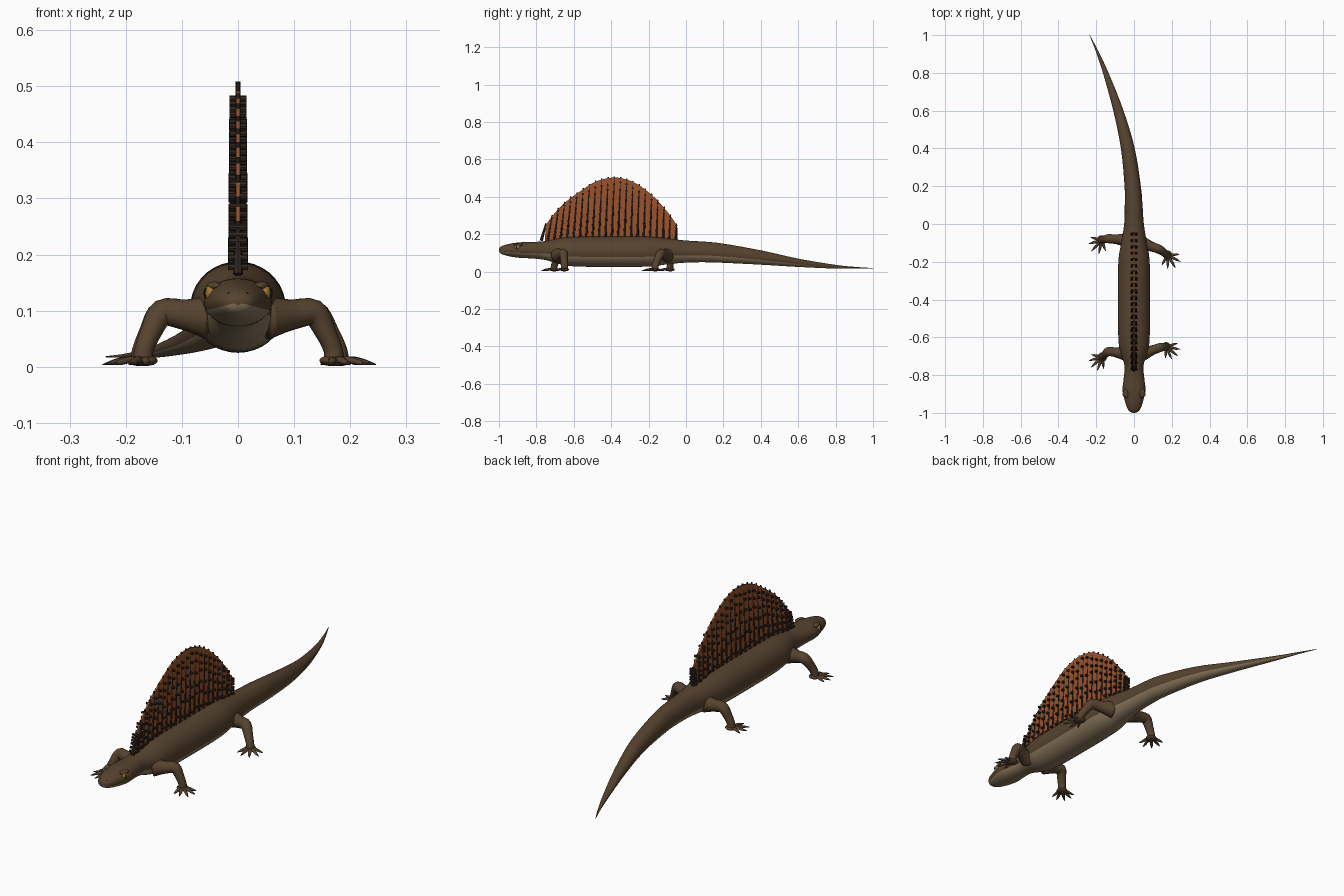
import bpy, bmesh, math, random
from mathutils import Vector

random.seed(4)
if "Cube" in bpy.data.objects:
    bpy.data.objects.remove(bpy.data.objects["Cube"])


def material(name, colour):
    m = bpy.data.materials.new(name)
    m.use_nodes = True
    m.diffuse_color = (*colour, 1)
    m.node_tree.nodes["Principled BSDF"].inputs["Base Color"].default_value = (*colour, 1)
    return m


brown = material("brown hide", (0.095, 0.056, 0.028))
pale = material("pale belly", (0.26, 0.19, 0.11))
rust = material("rust sail", (0.32, 0.085, 0.025))
dark = material("dark spine", (0.03, 0.02, 0.014))
amber = material("amber eye", (0.35, 0.19, 0.025))
black = material("black pupil", (0.008, 0.007, 0.006))


def finish(name, bm, mats, smooth=True):
    bmesh.ops.recalc_face_normals(bm, faces=bm.faces[:])
    me = bpy.data.meshes.new(name)
    bm.to_mesh(me)
    bm.free()
    for m in mats:
        me.materials.append(m)
    for p in me.polygons:
        p.use_smooth = smooth
    ob = bpy.data.objects.new(name, me)
    bpy.context.collection.objects.link(ob)
    return ob


def catmull(stations, steps):
    """Smooth (x, y, z, side radius, up radius) stations."""
    s = [Vector(p) for p in stations]
    s = [s[0]] + s + [s[-1]]
    out = []
    for a, b, c, d in zip(s, s[1:], s[2:], s[3:]):
        for k in range(steps):
            t = k / steps
            out.append(0.5 * (2 * b + (c - a) * t + (2 * a - 5 * b + 4 * c - d) * t * t
                              + (3 * b - a - 3 * c + d) * t ** 3))
    return out + [s[-1]]


def tube(bm, stations, ref, segs, steps=1, rule=None):
    """Loft elliptical rings along stations; rule(along, sine) picks the material."""
    pts = catmull(stations, steps)
    ref = Vector(ref)
    rings = []
    for i, p in enumerate(pts):
        c = p[:3]
        ahead, behind = pts[min(i + 1, len(pts) - 1)], pts[max(i - 1, 0)]
        t = (Vector(ahead[:3]) - Vector(behind[:3])).normalized()
        side = t.cross(ref).normalized()
        up = side.cross(t)
        rings.append([bm.verts.new(Vector(c) + side * max(p[3], 0.0005) * math.cos(a)
                                   + up * max(p[4], 0.0005) * math.sin(a))
                      for a in (2 * math.pi * k / segs for k in range(segs))])
    for i, (r, q) in enumerate(zip(rings, rings[1:])):
        for k in range(segs):
            n = (k + 1) % segs
            f = bm.faces.new((r[k], r[n], q[n], q[k]))
            if rule:
                f.material_index = rule(i / (len(rings) - 1), math.sin(2 * math.pi * (k + 0.5) / segs))
    for end, along in ((rings[0], 0), (rings[-1], 1)):
        f = bm.faces.new(end)
        if rule:
            f.material_index = rule(along, 0)


def ball(name, loc, size, mat, turn=0):
    bm = bmesh.new()
    bmesh.ops.create_uvsphere(bm, u_segments=16, v_segments=10, radius=1)
    ob = finish(name, bm, [mat])
    ob.location, ob.scale, ob.rotation_euler = loc, size, (0, 0, turn)
    return ob


# Head, trunk and tail as one loft: y, x, half width, centre z, half height
profile = [(-1, 0, .006, .115, .005), (-.992, 0, .024, .115, .017), (-.97, 0, .038, .115, .027),
           (-.93, 0, .05, .115, .036), (-.88, 0, .061, .115, .042), (-.82, 0, .055, .114, .044),
           (-.75, 0, .05, .113, .051), (-.68, 0, .072, .11, .068), (-.6, 0, .083, .107, .079),
           (-.4, 0, .085, .106, .081), (-.2, 0, .083, .107, .08), (-.1, 0, .068, .108, .069),
           (0, 0, .052, .107, .059), (.1, -.002, .047, .105, .055), (.2, -.007, .043, .098, .051),
           (.4, -.033, .036, .075, .038), (.6, -.083, .026, .047, .022),
           (.8, -.15, .014, .026, .01), (.92, -.198, .006, .02, .004), (1, -.235, .001, .018, .001)]
bm = bmesh.new()
tube(bm, [(x, y, z, w, h) for y, x, w, z, h in profile], (0, 0, 1), 36, 4,
     lambda along, s: int(s < -0.38))
finish("body", bm, [brown, pale])

# Sail membrane
outline = [(-.75, .25, 0), (-.7, .315, 0), (-.64, .375, 0), (-.56, .433, 0), (-.48, .482, 0),
           (-.39, .503, 0), (-.31, .49, 0), (-.245, .458, 0), (-.17, .398, 0), (-.1, .32, 0),
           (-.05, .25, 0)]
edge = [(p[0], p[1]) for p in catmull(outline, 3)]
bm = bmesh.new()
face = bm.faces.new([bm.verts.new((-.004, y, z)) for y, z in [(-.755, .15)] + edge + [(-.05, .15)]])
extruded = bmesh.ops.extrude_face_region(bm, geom=[face])["geom"]
bmesh.ops.translate(bm, vec=(.008, 0, 0), verts=[v for v in extruded if isinstance(v, bmesh.types.BMVert)])
finish("sail", bm, [rust], False)


def sail_height(y):
    for (y0, z0), (y1, z1) in zip(edge, edge[1:]):
        if y0 <= y <= y1:
            return z0 + (z1 - z0) * (y - y0) / (y1 - y0)
    return edge[-1][1]


# Tapering spines with short crossbars
spines, bars = bmesh.new(), bmesh.new()
count = 22
for i in range(count):
    t = i / (count - 1)
    tip_y = -.748 + .697 * t
    base = Vector((0, tip_y - .022 * (1 - t) - .004, .165))
    tip = Vector((0, tip_y, sail_height(tip_y) + .006))
    tube(spines, [(*base, .009, .009), (*tip, .004, .004)], (1, 0, 0), 8)
    for frac in (.16, .34, .5, .65, .78, .9):
        c = base.lerp(tip, frac + random.uniform(-.035, .02))
        half, r = .018 - .003 * frac, .0058
        tube(bars, [(-half, c.y, c.z, r, r), (half, c.y, c.z, r, r)], (0, 0, 1), 8)
finish("sail_spines", spines, [dark], False)
finish("sail_crossbars", bars, [dark], False)

# Legs: root, elbow or knee, foot centre, toe fan direction and spread in degrees
legs = {"front_left": ((.05, -.685), (.135, -.655), (.17, -.65), -38, 110),
        "front_right": ((-.05, -.685), (-.135, -.675), (-.168, -.705), 222, 110),
        "hind_left": ((.04, -.1), (.135, -.135), (.178, -.165), -58, 125),
        "hind_right": ((-.04, -.085), (-.135, -.078), (-.172, -.085), 228, 125)}
for name, (root, knee, foot, aim, spread) in legs.items():
    root, knee, foot = (Vector(p) for p in (root, knee, foot))
    mid, shin = root.lerp(knee, .55), knee.lerp(foot, .6)
    bm = bmesh.new()
    tube(bm, [(*root, .088, .04, .038), (*mid, .093, .027, .026), (*knee, .096, .024, .024),
              (*shin, .062, .019, .02), (*foot, .028, .017, .018), (*foot, .006, .02, .02)],
         (0, 1, 0), 16, 4)
    finish(name + "_leg", bm, [brown])
    ball(name + "_foot", (*foot, .011), (.025, .025, .01), brown)
    bm = bmesh.new()
    for k in range(5):
        a = math.radians(aim + spread * (k / 4 - .5))
        out = Vector((math.cos(a), math.sin(a)))
        reach = (.06, .072, .08, .076, .062)[k]
        tube(bm, [(*(foot + out * .01), .011, .009, .007), (*(foot + out * reach * .45), .012, .0075, .006),
                  (*(foot + out * reach * .72), .008, .006, .005), (*(foot + out * reach), .004, .001, .001)],
             (0, 0, 1), 8, 3, lambda along, s: int(along > .72))
    finish(name + "_toes", bm, [brown, dark])

# Eyes with slim pupils under brow ridges
for side, label in ((1, "left"), (-1, "right")):
    ball(label + "_eye", (side * .05, -.902, .131), (.010, .015, .014), amber, side * -.25)
    ball(label + "_pupil", (side * .0575, -.906, .132), (.004, .0035, .009), black, side * -.25)
    ball(label + "_brow", (side * .043, -.896, .144), (.013, .024, .008), brown, side * -.25)
    ball(label + "_nostril", (side * .016, -.984, .131), (.003, .004, .0025), black)
